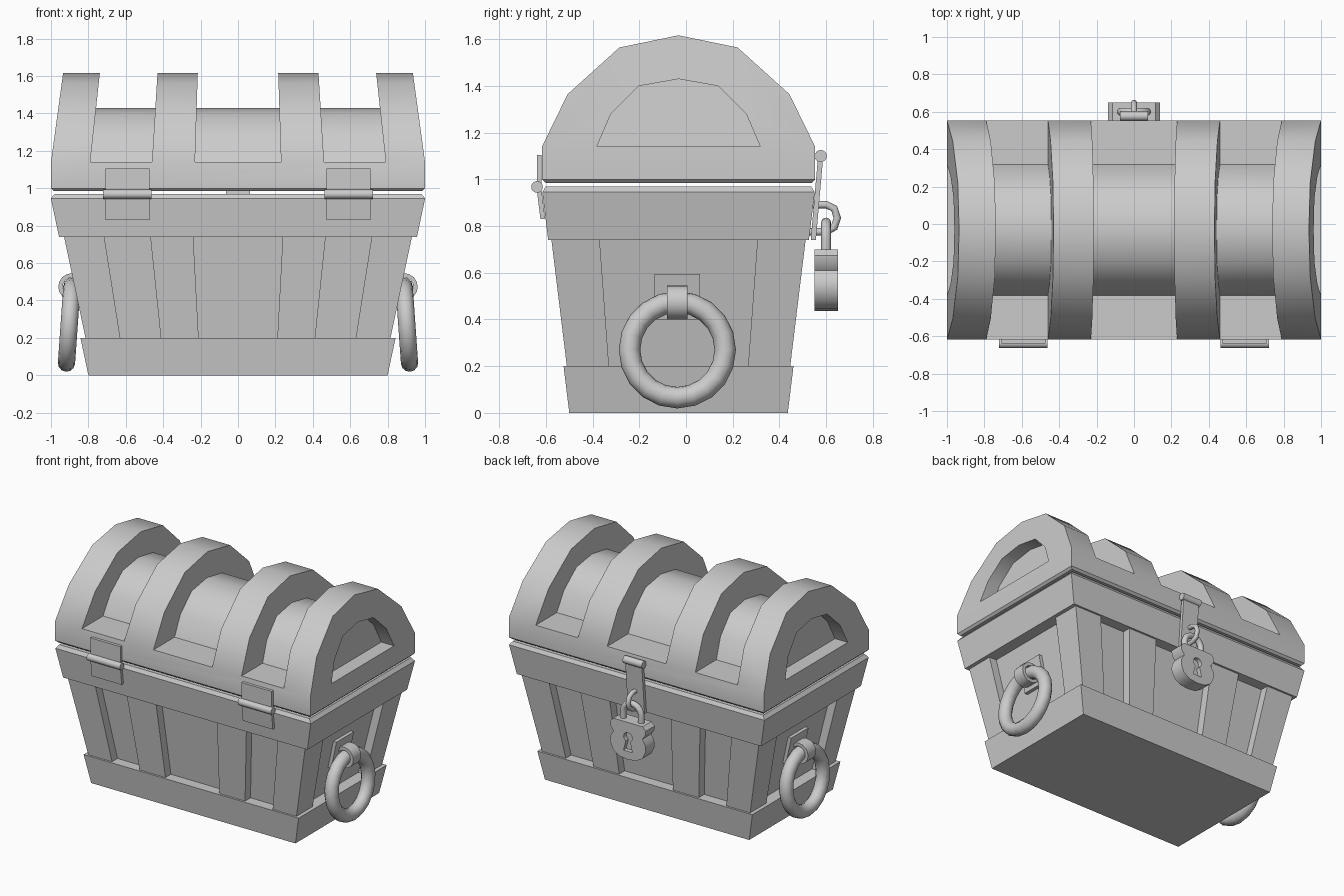
import bpy, bmesh, math
from mathutils import Vector, Matrix

if "Cube" in bpy.data.objects:
    bpy.data.objects.remove(bpy.data.objects["Cube"])

GREY = (0.6, 0.6, 0.6, 1)
mat = bpy.data.materials.new("plain grey")
mat.use_nodes = True
mat.diffuse_color = GREY
mat.node_tree.nodes["Principled BSDF"].inputs["Base Color"].default_value = GREY

YC = -0.032      # depth centre of the chest
LEDGE = 1.14     # height where the lid arch springs


def half_x(z):
    return 0.8 + 0.212 * z


def half_y(z):
    return 0.468 + 0.122 * z


def finish(name, bm, angle=35):
    bmesh.ops.recalc_face_normals(bm, faces=bm.faces)
    me = bpy.data.meshes.new(name)
    bm.to_mesh(me)
    bm.free()
    me.materials.append(mat)
    ob = bpy.data.objects.new(name, me)
    bpy.context.collection.objects.link(ob)
    smooth(ob, angle)
    return ob


def smooth(ob, angle=35):
    bpy.ops.object.select_all(action='DESELECT')
    ob.select_set(True)
    bpy.context.view_layer.objects.active = ob
    bpy.ops.object.shade_smooth_by_angle(angle=math.radians(angle))


def loft(bm, rings):
    """Closed skin through a list of equal-length point loops."""
    rows = [[bm.verts.new(p) for p in r] for r in rings]
    n = len(rows[0])
    for a, b in zip(rows, rows[1:]):
        for i in range(n):
            j = (i + 1) % n
            bm.faces.new((a[i], a[j], b[j], b[i]))
    bm.faces.new(rows[0])
    bm.faces.new(rows[-1])


def rect(x0, x1, y0, y1, z):
    return [(x0, y0, z), (x1, y0, z), (x1, y1, z), (x0, y1, z)]


def shell(name, levels):
    """Stacked rectangles, each level = (z, half x, half y)."""
    bm = bmesh.new()
    loft(bm, [rect(-hx, hx, YC - hy, YC + hy, z) for z, hx, hy in levels])
    return finish(name, bm, 10)


def box(name, size, loc, tilt=0):
    bm = bmesh.new()
    m = Matrix.Translation(loc) @ Matrix.Rotation(tilt, 4, 'X') @ Matrix.Diagonal((*size, 1))
    bmesh.ops.create_cube(bm, size=1, matrix=m)
    return finish(name, bm, 10)


def rod(name, radius, length, loc, sides=16):
    bm = bmesh.new()
    m = Matrix.Translation(loc) @ Matrix.Rotation(math.pi / 2, 4, 'Y')
    bmesh.ops.create_cone(bm, cap_ends=True, segments=sides, radius1=radius,
                          radius2=radius, depth=length, matrix=m)
    return finish(name, bm)


def tube(name, path, radius, closed=False, sides=12):
    """Round bar swept along a planar path."""
    pts = [Vector(p) for p in path]
    n = len(pts)
    normal = (pts[1] - pts[0]).cross(pts[n // 2] - pts[0]).normalized()
    rings = []
    for i, p in enumerate(pts):
        a = pts[(i - 1) % n] if closed or i else p
        b = pts[(i + 1) % n] if closed or i < n - 1 else p
        side = (b - a).normalized().cross(normal)
        angles = [2 * math.pi * k / sides for k in range(sides)]
        rings.append([p + radius * (side * math.cos(t) + normal * math.sin(t)) for t in angles])
    bm = bmesh.new()
    loft(bm, rings + rings[:1] if closed else rings)
    if closed:
        bm.faces.ensure_lookup_table()
        bmesh.ops.delete(bm, geom=bm.faces[-2:], context='FACES_ONLY')
        bmesh.ops.remove_doubles(bm, verts=bm.verts, dist=1e-5)
    return finish(name, bm, 50)


def cut(ob, cutter):
    mod = ob.modifiers.new("cut", 'BOOLEAN')
    mod.operation, mod.solver, mod.object = 'DIFFERENCE', 'EXACT', cutter
    bpy.context.view_layer.objects.active = ob
    bpy.ops.object.modifier_apply(modifier=mod.name)
    bpy.data.objects.remove(cutter)
    smooth(ob)


# Chest body: recessed core, base band and rim band
shell("body_core", [(z, half_x(z) - 0.085, half_y(z) - 0.075) for z in (0.1, 0.8)])
shell("base_band", [(z, half_x(z), half_y(z)) for z in (0, 0.2)])
shell("rim_band", [(z, half_x(z), half_y(z)) for z in (0.74, 0.945)]
      + [(0.97, half_x(0.945) - 0.02, half_y(0.945) - 0.015)])

# Corner and middle posts, narrowing with the body
for sx in (-1, 1):
    for sy in (-1, 1):
        for name, u0, u1, v0 in (("corner_post", 0.747, 1, 0.605), ("middle_post", 0.25, 0.49, 0.7)):
            bm = bmesh.new()
            rings = []
            for z in (0.18, 0.76):
                hx, hy = half_x(z), half_y(z)
                x1 = u1 * hx - (0.027 if u1 == 1 else 0)
                rings.append(rect(sx * u0 * hx, sx * x1, YC + sy * v0 * hy, YC + sy * (hy - 0.014), z))
            loft(bm, rings)
            finish(name, bm, 10)

# Lid: arched prism with ribs left standing by cut bays
ARCH = [(0.585, LEDGE), (0.475, 1.365), (0.253, 1.565)]
INNER = [(0.35, LEDGE), (0.29, 1.28), (0.17, 1.4)]


def arch(half, top):
    return [(-y, z) for y, z in half] + [(0, top)] + [(y, z) for y, z in reversed(half)]


def prism(bm, profile, x0, x1):
    def lean(z):
        return 1 - 0.065 * max(0, z - LEDGE) / 0.477
    loft(bm, [[(x * lean(z), YC + y, z) for y, z in profile] for x in (x0, x1)])


bm = bmesh.new()
prism(bm, [(-0.585, 1)] + arch(ARCH, 1.617) + [(0.585, 1)], -1, 1)
# split each end where it starts to lean
ends = [f for f in bm.faces if len(f.verts) > 4]
for f in ends:
    pair = [v for v in f.verts if abs(v.co.z - LEDGE) < 1e-4]
    bmesh.ops.connect_verts(bm, verts=pair)
lid = finish("lid", bm)

bm = bmesh.new()
inner = arch(INNER, 1.43)
bay = [(-0.9, LEDGE), (-0.9, 1.8), (0.9, 1.8), (0.9, LEDGE)] + inner[::-1]
for x0, x1 in ((-0.79, -0.46), (-0.23, 0.23), (0.46, 0.79)):
    prism(bm, bay, x0, x1)
for s in (-1, 1):
    prism(bm, inner, s * 0.9, s * 1.2)
cut(lid, finish("lid_cutter", bm))
shell("lid_lip", [(0.985, 0.985, 0.57), (1.0, 1.0, 0.585)])

# Hinges on the front
for s in (-1, 1):
    box("hinge_upper_leaf", (0.235, 0.02, 0.13), (s * 0.592, -0.628, 1.04))
    box("hinge_lower_leaf", (0.235, 0.02, 0.14), (s * 0.592, -0.622, 0.9), math.radians(7))
    rod("hinge_pin", 0.025, 0.26, (s * 0.592, -0.638, 0.968))

# Ring handles on both ends
for s in (-1, 1):
    ring = []
    for k in range(20):
        t = 2 * math.pi * k / 20
        z = 0.27 + 0.205 * math.cos(t)
        ring.append((s * (0.917 - 0.07 * (z - 0.065)), -0.037 + 0.205 * math.sin(t), z))
    tube("handle_ring", ring, 0.046, True)
    bm = bmesh.new()
    loft(bm, [[(s * (half_x(z) - d), y, z) for d, y in
               ((0.09, -0.135), (0.06, -0.135), (0.06, 0.06), (0.09, 0.06))] for z in (0.4, 0.595)])
    finish("handle_plate", bm, 10)
    # strap wrapped round the ring
    bm = bmesh.new()
    rows = []
    for y, r in ((-0.082, 0.05), (-0.082, 0.073), (0.006, 0.073), (0.006, 0.05)):
        rows.append([bm.verts.new((s * (0.888 + r * math.cos(a)), y, 0.473 + r * math.sin(a)))
                     for a in [2 * math.pi * k / 16 for k in range(16)]])
    for a, b in zip(rows, rows[1:] + rows[:1]):
        for i in range(16):
            j = (i + 1) % 16
            bm.faces.new((a[i], a[j], b[j], b[i]))
    finish("handle_strap", bm)

# Hasp and staple on the back
rod("hasp_pin", 0.026, 0.15, (0, 0.577, 1.1))
box("hasp_strap", (0.13, 0.022, 0.36), (0, 0.561, 0.92), math.radians(-5))
tube("staple", [(0, 0.53, 0.892), (0, 0.6, 0.892), (0, 0.635, 0.875), (0, 0.648, 0.835),
                (0, 0.635, 0.795), (0, 0.6, 0.775), (0, 0.53, 0.775)], 0.016)

# Padlock with a cut keyhole
SIDE = [(0.115, 0.7), (0.14, 0.675), (0.135, 0.64), (0.112, 0.61), (0.135, 0.575),
        (0.14, 0.53), (0.115, 0.475), (0.065, 0.445)]


def slab(name, outline, y0, y1):
    bm = bmesh.new()
    loft(bm, [[(x, y, z) for x, z in outline] for y in (y0, y1)])
    return finish(name, bm)


lock = slab("padlock_body", SIDE + [(0, 0.437)] + [(-x, z) for x, z in SIDE[::-1]], 0.55, 0.65)
hole = [(0.034 * math.sin(t), 0.595 + 0.034 * math.cos(t))
        for t in [math.radians(-150 + 30 * k) for k in range(11)]]
cut(lock, slab("keyhole_cutter", hole + [(0.035, 0.495), (-0.035, 0.495)], 0.62, 0.7))
bow = [(0.07 * math.cos(t), 0.6, 0.745 + 0.07 * math.sin(t))
       for t in [math.pi * k / 10 for k in range(11)]]
tube("padlock_shackle", [(0.07, 0.6, 0.68)] + bow + [(-0.07, 0.6, 0.68)], 0.021)
